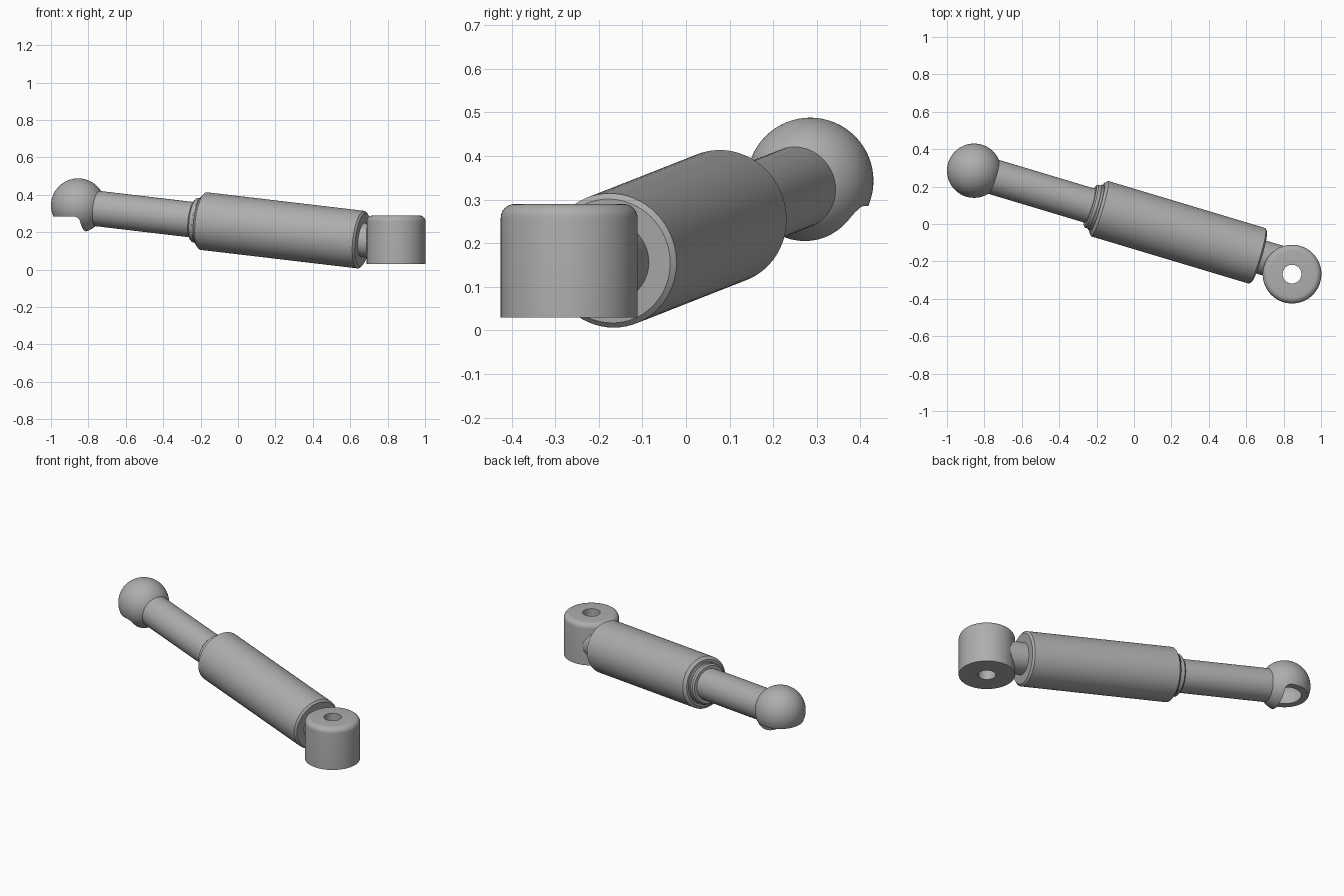
import bpy, bmesh, math
from mathutils import Vector, Matrix

cube = bpy.data.objects.get("Cube")
if cube:
    bpy.data.objects.remove(cube)

steel = bpy.data.materials.new("grey_steel")
steel.use_nodes = True
steel.diffuse_color = (0.42, 0.42, 0.42, 1)
steel.node_tree.nodes["Principled BSDF"].inputs["Base Color"].default_value = (0.42, 0.42, 0.42, 1)

# Common sloping axis of rod and barrel, parameterised by x
SLOPE = Vector((1, -0.3, -0.118))
ORIGIN = Vector((0, 0.027, 0.238))
BALL = Vector((-0.855, 0.285, 0.343))
EYE = Vector((0.845, -0.268, 0))


def make(name, bm):
    bmesh.ops.recalc_face_normals(bm, faces=bm.faces)
    mesh = bpy.data.meshes.new(name)
    bm.to_mesh(mesh)
    bm.free()
    mesh.materials.append(steel)
    obj = bpy.data.objects.new(name, mesh)
    bpy.context.collection.objects.link(obj)
    return obj


def lathe(name, profile, matrix, steps=64):
    """Spin (radius, height) points around local z, then place the result."""
    bm = bmesh.new()
    verts = [bm.verts.new((r, 0, h)) for r, h in profile]
    edges = [bm.edges.new(pair) for pair in zip(verts, verts[1:])]
    bmesh.ops.spin(bm, geom=verts + edges, cent=(0, 0, 0), axis=(0, 0, 1),
                   angle=math.tau, steps=steps, use_duplicate=False)
    bmesh.ops.remove_doubles(bm, verts=bm.verts, dist=0.0001)
    bm.transform(matrix)
    return make(name, bm)


def on_axis(name, profile):
    """Lathe (x, radius) points around the sloping axis."""
    matrix = Matrix.Translation(ORIGIN) @ SLOPE.to_track_quat('Z', 'Y').to_matrix().to_4x4()
    return lathe(name, [(r, x * SLOPE.length) for x, r in profile], matrix)


def sphere(name, radius, centre):
    bm = bmesh.new()
    bmesh.ops.create_uvsphere(bm, u_segments=64, v_segments=32, radius=radius,
                              matrix=Matrix.Translation(centre))
    return make(name, bm)


def cut(obj, cutter):
    mod = obj.modifiers.new("cut", 'BOOLEAN')
    mod.operation = 'DIFFERENCE'
    mod.solver = 'EXACT'
    mod.object = cutter
    bpy.context.view_layer.objects.active = obj
    bpy.ops.object.modifier_apply(modifier=mod.name)


# Rod, collar and barrel
rod = on_axis("piston_rod", [(-0.75, 0), (-0.75, 0.095), (-0.15, 0.095), (-0.15, 0)])
collar = on_axis("rod_collar", [(-0.235, 0), (-0.235, 0.112), (-0.227, 0.12), (-0.211, 0.12),
                                (-0.209, 0.126), (-0.17, 0.126), (-0.17, 0)])
barrel = on_axis("barrel", [(-0.198, 0), (-0.198, 0.138), (-0.184, 0.155), (0.658, 0.155),
                            (0.668, 0.143), (0.668, 0)])

# Mounting eye with a rounded top rim, and the neck that joins it to the barrel
R, TOP, BEVEL = 0.157, 0.29, 0.032
rim = [(R - BEVEL + BEVEL * math.cos(a), TOP - BEVEL + BEVEL * math.sin(a))
       for a in (math.radians(15 * i) for i in range(7))]
eye = lathe("mounting_eye", [(0, 0.03), (R, 0.03)] + rim + [(0, TOP)], Matrix.Translation(EYE))
neck = on_axis("eye_neck", [(0.65, 0), (0.65, 0.092), (0.8, 0.092), (0.8, 0)])
bore = lathe("bore_cutter", [(0, -0.1), (0.05, -0.1), (0.05, 0.5), (0, 0.5)],
             Matrix.Translation(EYE))
cut(eye, bore)
cut(neck, bore)

# Ball socket, open underneath, with a hollow inside
socket = sphere("ball_socket", 0.145, BALL)
hollow = sphere("hollow_cutter", 0.105, BALL - Vector((0, 0, 0.01)))
bm = bmesh.new()
yaw = Matrix.Rotation(math.atan2(SLOPE.y, SLOPE.x), 4, 'Z')
bmesh.ops.create_cube(bm, size=1, matrix=Matrix.Translation(BALL) @ yaw
                      @ Matrix.Translation((-0.166, 0, -0.158))
                      @ Matrix.Diagonal((0.42, 0.6, 0.2, 1)))
bmesh.ops.bevel(bm, geom=bm.edges[:], offset=0.03, segments=5, profile=0.5, affect='EDGES')
opening = make("opening_cutter", bm)
for part in (socket, rod):
    cut(part, opening)
cut(socket, hollow)

for cutter in (bore, hollow, opening):
    bpy.data.objects.remove(cutter)

# Smooth round sides, crisp edges
bpy.ops.object.select_all(action='DESELECT')
for obj in (rod, collar, barrel, eye, neck, socket):
    obj.select_set(True)
bpy.context.view_layer.objects.active = rod
bpy.ops.object.shade_smooth_by_angle(angle=math.radians(30))
